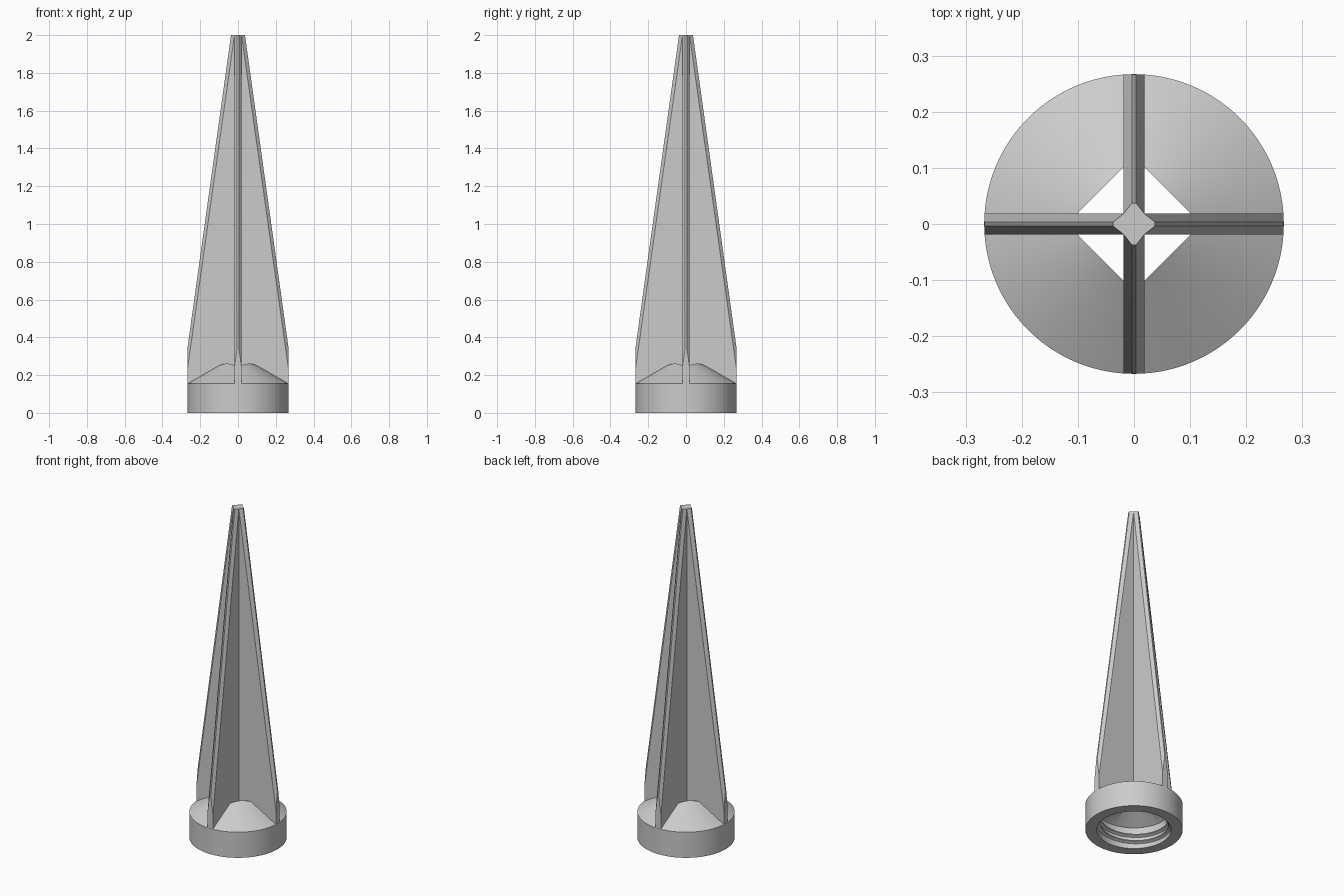
import bpy, bmesh
from math import sin, cos, pi
from mathutils import Vector

if "Cube" in bpy.data.objects:
    bpy.data.objects.remove(bpy.data.objects["Cube"])

R = 0.267          # collar radius
BORE = 0.204       # bore radius
COLLAR = 0.155     # collar height
SLOPE = 0.58       # shoulder cone slope
HALF = 0.0185      # half fin thickness
EDGE = 0.004       # half width of the fin's outer edge

grey = bpy.data.materials.new("light grey plastic")
grey.use_nodes = True
colour = (0.6, 0.6, 0.6, 1)
grey.diffuse_color = colour
grey.node_tree.nodes["Principled BSDF"].inputs["Base Color"].default_value = colour


def finish(name, bm):
    bmesh.ops.recalc_face_normals(bm, faces=bm.faces)
    mesh = bpy.data.meshes.new(name)
    bm.to_mesh(mesh)
    bm.free()
    mesh.materials.append(grey)
    ob = bpy.data.objects.new(name, mesh)
    bpy.context.collection.objects.link(ob)
    return ob


def lathe(name, profile, steps=128):
    """Solid of revolution; the profile runs from axis to axis."""
    bm = bmesh.new()
    verts = [bm.verts.new((r, 0, z)) for r, z in profile]
    edges = [bm.edges.new(pair) for pair in zip(verts, verts[1:])]
    bmesh.ops.spin(bm, geom=verts + edges, axis=(0, 0, 1), cent=(0, 0, 0),
                   angle=2 * pi, steps=steps)
    bmesh.ops.remove_doubles(bm, verts=bm.verts, dist=1e-5)
    return finish(name, bm)


def hull(name, points):
    bm = bmesh.new()
    for p in points:
        bm.verts.new(p)
    bmesh.ops.convex_hull(bm, input=bm.verts)
    bmesh.ops.dissolve_limit(bm, angle_limit=0.002, verts=bm.verts, edges=bm.edges)
    return finish(name, bm)


def boolean(target, other, operation):
    mod = target.modifiers.new(operation, "BOOLEAN")
    mod.operation, mod.object, mod.solver = operation, other, "EXACT"
    bpy.context.view_layer.objects.active = target
    bpy.ops.object.modifier_apply(modifier=mod.name)
    bpy.data.objects.remove(other)


def smooth(ob):
    bpy.ops.object.select_all(action="DESELECT")
    ob.select_set(True)
    bpy.context.view_layer.objects.active = ob
    bpy.ops.object.shade_smooth_by_angle(angle=0.4)


def fin_plate(name, turned):
    """Tapered plate through the axis with chamfered outer edges."""
    pts = []
    for sx in (-1, 1):
        for sy in (-1, 1):
            for x, y, z in ((R - 0.0008, HALF, 0.145), (R - 0.0008, HALF, 0.24),
                            (R - 0.0003, EDGE, 0.35), (0.037, EDGE, 2),
                            (HALF, HALF, 2)):
                p = (sx * x, sy * y, z)
                pts.append((-p[1], p[0], z) if turned else p)
    return hull(name, pts)


# Collar and conical shoulder with a square opening
body = lathe("spike_body", [(0, 0), (R, 0), (R, COLLAR), (0.04, COLLAR + (R - 0.04) * SLOPE),
                            (0, COLLAR + (R - 0.04) * SLOPE)])
S = 0.12
opening = hull("opening_cutter", [(S * cos(i * pi / 2), S * sin(i * pi / 2), z)
                                  for i in range(4) for z in (0.05, 0.5)])
boolean(body, opening, "DIFFERENCE")

# Crossed fins
boolean(body, fin_plate("fin_across", False), "UNION")
boolean(body, fin_plate("fin_along", True), "UNION")

# Hollow bore with conical roof
bore = lathe("bore_cutter", [(0, -0.1), (BORE, -0.1), (BORE, 0.13), (0, 0.13 + BORE * SLOPE)])
boolean(body, bore, "DIFFERENCE")
smooth(body)

# Screw thread inside the bore
bm = bmesh.new()
turns, per_turn, pitch = 2.5, 64, 0.04
previous = None
count = int(turns * per_turn)
for i in range(count + 1):
    a = 2 * pi * i / per_turn
    z = 0.015 + pitch * i / per_turn
    depth = 0.016 * min(1, i / 8, (count - i) / 8)
    ring = [bm.verts.new((r * cos(a), r * sin(a), z + dz)) for r, dz in
            ((BORE + 0.003, -0.012), (BORE - depth, -0.003),
             (BORE - depth, 0.003), (BORE + 0.003, 0.012))]
    if previous:
        for k in range(4):
            n = (k + 1) % 4
            bm.faces.new((previous[k], previous[n], ring[n], ring[k]))
    else:
        bm.faces.new(ring)
    previous = ring
bm.faces.new(previous)
smooth(finish("inner_thread", bm))
